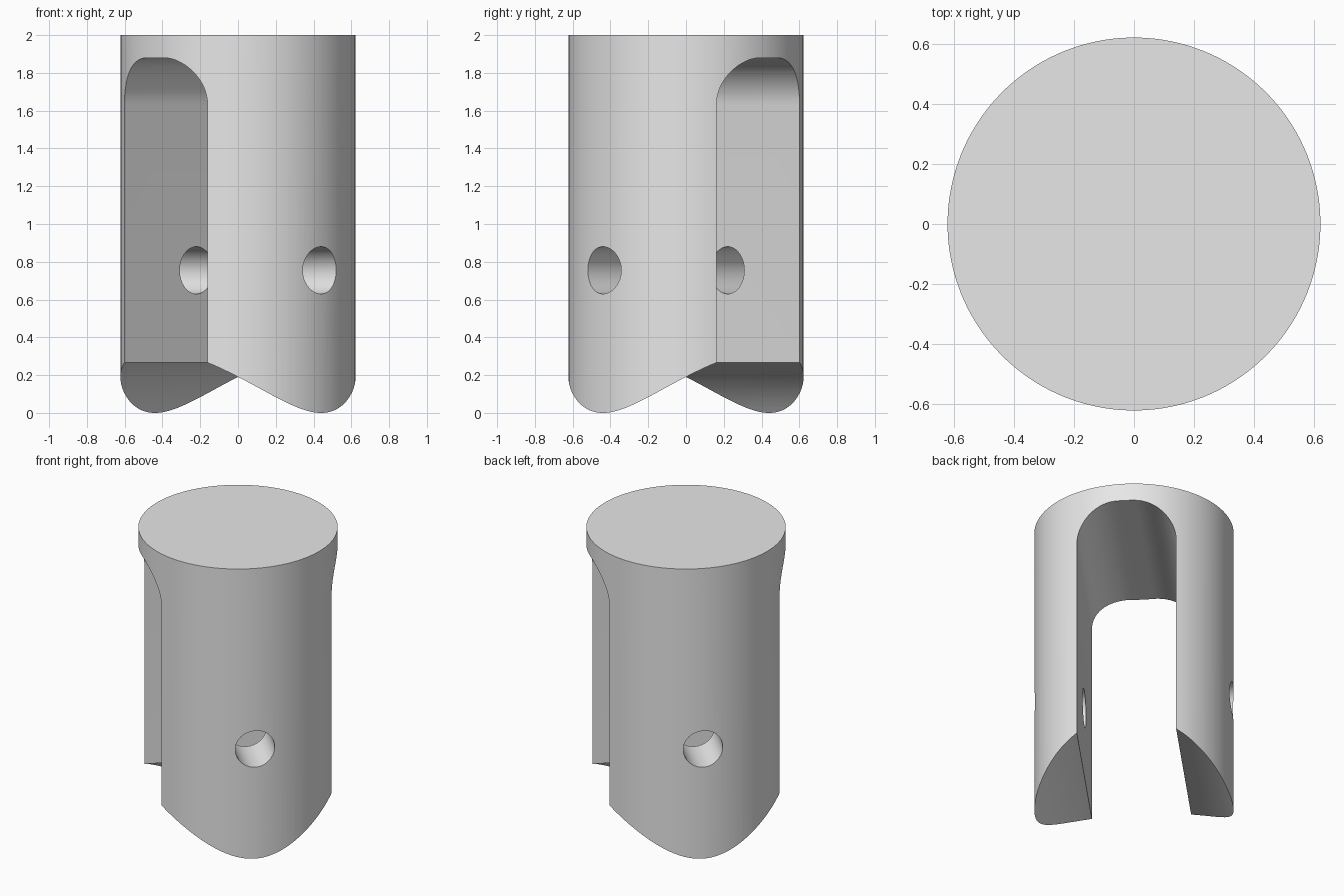
import bpy, bmesh
from math import sin, cos, pi, radians, acos
from mathutils import Matrix, Vector

old = bpy.data.objects.get("Cube")
if old:
    bpy.data.objects.remove(old, do_unlink=True)

R, H = 0.6225, 2.0            # body radius and height
HALF, TOP, FILLET = R / 2, 1.88, 0.25   # slot half width, roof, corner radius
SADDLE = 1.2 * R              # radius of the curved foot cut
SADDLE_Z = -(SADDLE ** 2 - R ** 2) ** 0.5
HOLE_R, HOLE_Z = 0.125, 0.755

grey = bpy.data.materials.new("plain_grey")
grey.use_nodes = True
colour = (0.8, 0.8, 0.8, 1)
grey.diffuse_color = colour
grey.node_tree.nodes["Principled BSDF"].inputs["Base Color"].default_value = colour


def make_object(name, bm):
    bmesh.ops.recalc_face_normals(bm, faces=bm.faces)
    mesh = bpy.data.meshes.new(name)
    bm.to_mesh(mesh)
    bm.free()
    mesh.materials.append(grey)
    obj = bpy.data.objects.new(name, mesh)
    bpy.context.collection.objects.link(obj)
    return obj


def cylinder(name, radius, depth, segments, matrix):
    bm = bmesh.new()
    bmesh.ops.create_cone(bm, cap_ends=True, segments=segments, radius1=radius,
                          radius2=radius, depth=depth, matrix=matrix)
    return make_object(name, bm)


def arc(cx, cz, r, a0, a1, steps):
    angles = [a0 + (a1 - a0) * i / steps for i in range(steps + 1)]
    return [(cx + r * cos(a), cz + r * sin(a)) for a in angles]


# Round body
body = cylinder("clevis_body", R, H, 160, Matrix.Translation((0, 0, H / 2)))

# Slot and curved foot share one profile, run diagonally through the body
side = arc(0, SADDLE_Z, SADDLE, 0, acos(HALF / SADDLE), 32)
side += arc(HALF - FILLET, TOP - FILLET, FILLET, 0, pi / 2, 20)
side.insert(0, (SADDLE, SADDLE_Z - 0.3))
outline = side + [(-d, z) for d, z in reversed(side)]
across = Vector((1, -1, 0)).normalized()
along = Vector((1, 1, 0)).normalized()
bm = bmesh.new()
face = bm.faces.new([bm.verts.new(across * d + Vector((0, 0, z)) - along)
                     for d, z in outline])
ext = bmesh.ops.extrude_face_region(bm, geom=[face])
bmesh.ops.translate(bm, vec=along * 2,
                    verts=[v for v in ext["geom"] if isinstance(v, bmesh.types.BMVert)])
slot_cutter = make_object("slot_cutter", bm)

# Pin hole through both prongs
turn = Matrix.Rotation(radians(-45), 4, "Z") @ Matrix.Rotation(radians(90), 4, "Y")
hole_cutter = cylinder("pin_hole_cutter", HOLE_R, 2, 64,
                       Matrix.Translation((0, 0, HOLE_Z)) @ turn)

# Cut, bake the result and drop the cutters
for cutter in (slot_cutter, hole_cutter):
    cutter.hide_render = True
    mod = body.modifiers.new(cutter.name, "BOOLEAN")
    mod.operation = "DIFFERENCE"
    mod.solver = "EXACT"
    mod.object = cutter
bpy.context.view_layer.update()
baked = bpy.data.meshes.new_from_object(
    body.evaluated_get(bpy.context.evaluated_depsgraph_get()))
body.modifiers.clear()
body.data = baked
baked.name = "clevis_body"
for cutter in (slot_cutter, hole_cutter):
    bpy.data.objects.remove(cutter, do_unlink=True)

# Smooth curved faces, keep the cut edges crisp
bpy.ops.object.select_all(action="DESELECT")
body.select_set(True)
bpy.context.view_layer.objects.active = body
bpy.ops.object.shade_smooth_by_angle(angle=radians(25))
